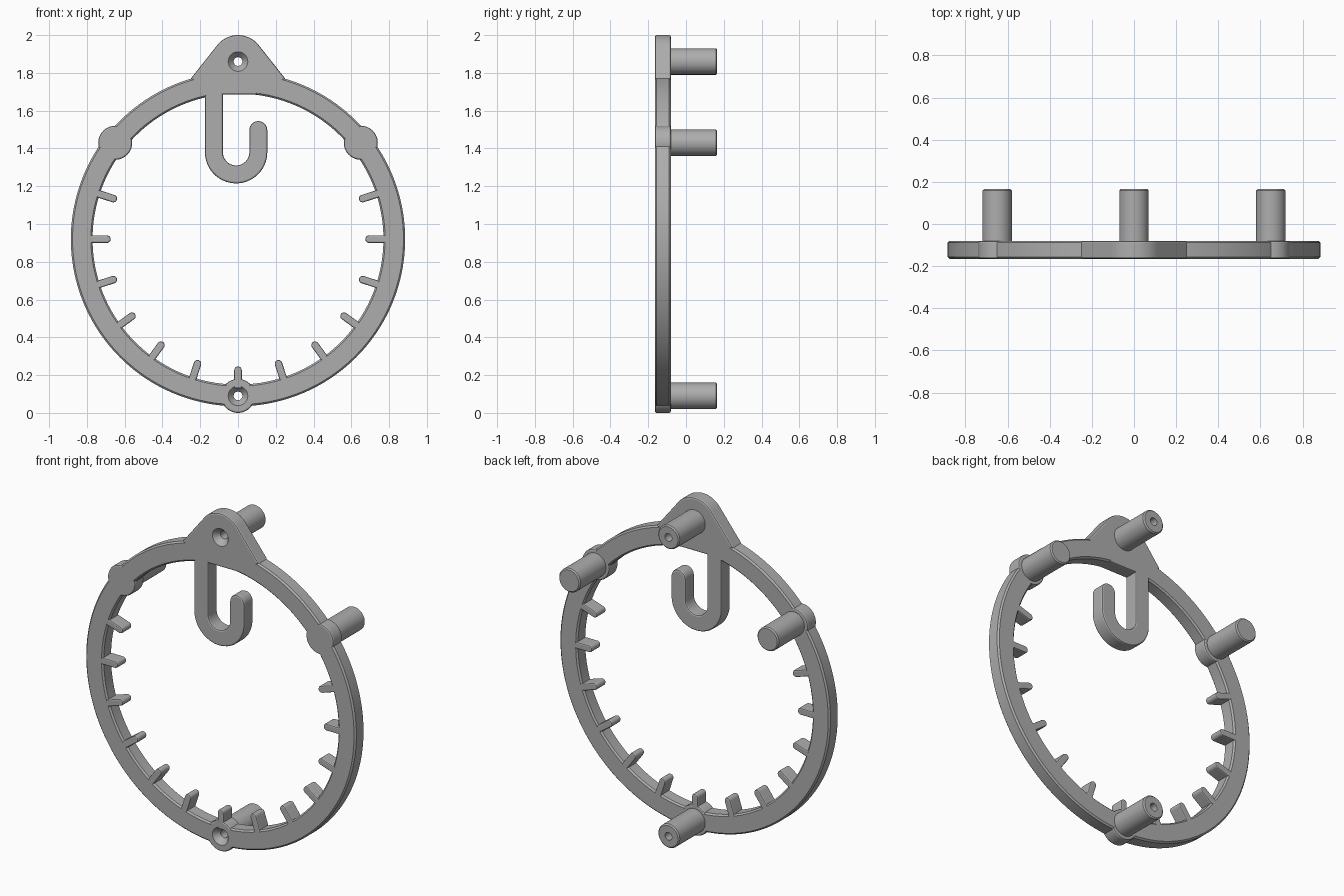
import bpy, bmesh
from math import sin, cos, pi, radians
from mathutils import Matrix, Vector

if "Cube" in bpy.data.objects:
    bpy.data.objects.remove(bpy.data.objects["Cube"], do_unlink=True)

FRONT, BACK, REAR = -0.165, -0.08, 0.165
MID_Z = 0.92                      # centre height of the ring
EDGE = 0.009                      # softened edge size

grey = bpy.data.materials.new("plain grey")
grey.use_nodes = True
colour = (0.42, 0.42, 0.42, 1)
grey.diffuse_color = colour
grey.node_tree.nodes["Principled BSDF"].inputs["Base Color"].default_value = colour


def finish(bm, name):
    bmesh.ops.recalc_face_normals(bm, faces=bm.faces)
    mesh = bpy.data.meshes.new(name)
    bm.to_mesh(mesh)
    bm.free()
    mesh.materials.append(grey)
    ob = bpy.data.objects.new(name, mesh)
    bpy.context.collection.objects.link(ob)
    return ob


def arc(cx, cz, r, start, end, steps=24):
    angles = [radians(start + (end - start) * i / steps) for i in range(steps + 1)]
    return [(cx + r * cos(a), cz + r * sin(a)) for a in angles]


def plate(name, outline, edge=EDGE):
    """Extrude an x-z outline through the plate thickness and soften its rims."""
    bm = bmesh.new()
    face = bm.faces.new([bm.verts.new((x, FRONT, z)) for x, z in outline])
    out = bmesh.ops.extrude_face_region(bm, geom=[face], use_keep_orig=True)
    moved = [v for v in out["geom"] if isinstance(v, bmesh.types.BMVert)]
    bmesh.ops.translate(bm, verts=moved, vec=(0, BACK - FRONT, 0))
    bmesh.ops.recalc_face_normals(bm, faces=bm.faces)
    rims = [e for e in bm.edges if abs(e.verts[0].co.y - e.verts[1].co.y) < 1e-5]
    bmesh.ops.bevel(bm, geom=rims, offset=edge, segments=2, profile=0.5,
                    affect='EDGES', clamp_overlap=False)
    return finish(bm, name)


def lathe(name, profile, x, z, steps=48, closed=False):
    """Spin a (radius, y) profile round an axis parallel to y."""
    bm = bmesh.new()
    verts = [bm.verts.new((r, y, 0)) for r, y in profile]
    pairs = list(zip(verts, verts[1:]))
    if closed:
        pairs.append((verts[-1], verts[0]))
    edges = [bm.edges.new(p) for p in pairs]
    bmesh.ops.spin(bm, geom=verts + edges, cent=(0, 0, 0), axis=(0, 1, 0),
                   angle=2 * pi, steps=steps)
    bmesh.ops.remove_doubles(bm, verts=bm.verts, dist=1e-5)
    bmesh.ops.transform(bm, matrix=Matrix.Translation(Vector((x, 0, z))), verts=bm.verts)
    return finish(bm, name)


# Main ring
r_in, r_out, e = 0.77, 0.885, EDGE
ring = lathe("ring", [(r_in + e, FRONT), (r_out - e, FRONT), (r_out, FRONT + e),
                      (r_out, BACK - e), (r_out - e, BACK), (r_in + e, BACK),
                      (r_in, BACK - e), (r_in, FRONT + e)], 0, MID_Z, 160, True)
parts = [ring]

# Rounded mounting tab on top
tab = plate("top_tab", arc(0, 1.86, 0.14, 38, 142, 32)
            + [(-0.25, 1.77), (-0.125, 1.685), (0.125, 1.685), (0.25, 1.77)])

# J-shaped hook hanging from the tab
hook = plate("hook", [(-0.175, 1.72)] + arc(-0.01, 1.38, 0.165, 180, 360, 32)
             + arc(0.1075, 1.497, 0.0475, 0, 180, 20)
             + arc(-0.01, 1.38, 0.07, 360, 180, 32) + [(-0.08, 1.72)])
parts += [tab, hook]

# Round bosses on the ring
bosses = {}
for name, x, z in (("bottom", 0, 0.09), ("left", 0.65, 1.43), ("right", -0.65, 1.43)):
    bosses[name] = plate(name + "_boss", arc(x, z, 0.09, 0, 360, 48)[:-1])
parts += bosses.values()

# Small inward teeth with rounded tips
for i, deg in enumerate(range(-198, 19, 18)):
    a = radians(deg)
    local = [(0.79, 0.02)] + arc(0.694, 0, 0.02, 90, 270, 14) + [(0.79, -0.02)]
    parts.append(plate(f"tooth_{i + 1}",
                       [(u * cos(a) - v * sin(a), MID_Z + u * sin(a) + v * cos(a))
                        for u, v in local], 0.007))

# Rear pegs
pegs = {}
for name, x, z in (("top", 0, 1.86), ("bottom", 0, 0.09),
                   ("left", 0.65, 1.43), ("right", -0.65, 1.43)):
    pegs[name] = lathe(name + "_peg", [(0, -0.12), (0.07, -0.12), (0.07, REAR - 0.007),
                                       (0.063, REAR), (0, REAR)], x, z)
parts += pegs.values()

# Countersunk screw holes through the top and bottom pegs
for z, targets in ((1.86, (tab, pegs["top"])),
                   (0.09, (ring, bosses["bottom"], pegs["bottom"]))):
    cutter = lathe("hole_cutter", [(0, -0.2), (0.052, -0.2), (0.052, FRONT), (0.023, -0.13),
                                   (0.023, 0.2), (0, 0.2)], 0, z, 32)
    cutter.hide_render = True
    for ob in targets:
        mod = ob.modifiers.new("hole", 'BOOLEAN')
        mod.operation, mod.solver, mod.object = 'DIFFERENCE', 'EXACT', cutter
        bpy.context.view_layer.objects.active = ob
        bpy.ops.object.modifier_apply(modifier=mod.name)
    bpy.data.objects.remove(cutter, do_unlink=True)

# Smooth the round walls, keep the flat faces crisp
bpy.ops.object.select_all(action='DESELECT')
for ob in parts:
    ob.select_set(True)
bpy.context.view_layer.objects.active = ring
bpy.ops.object.shade_smooth_by_angle(angle=radians(20))
